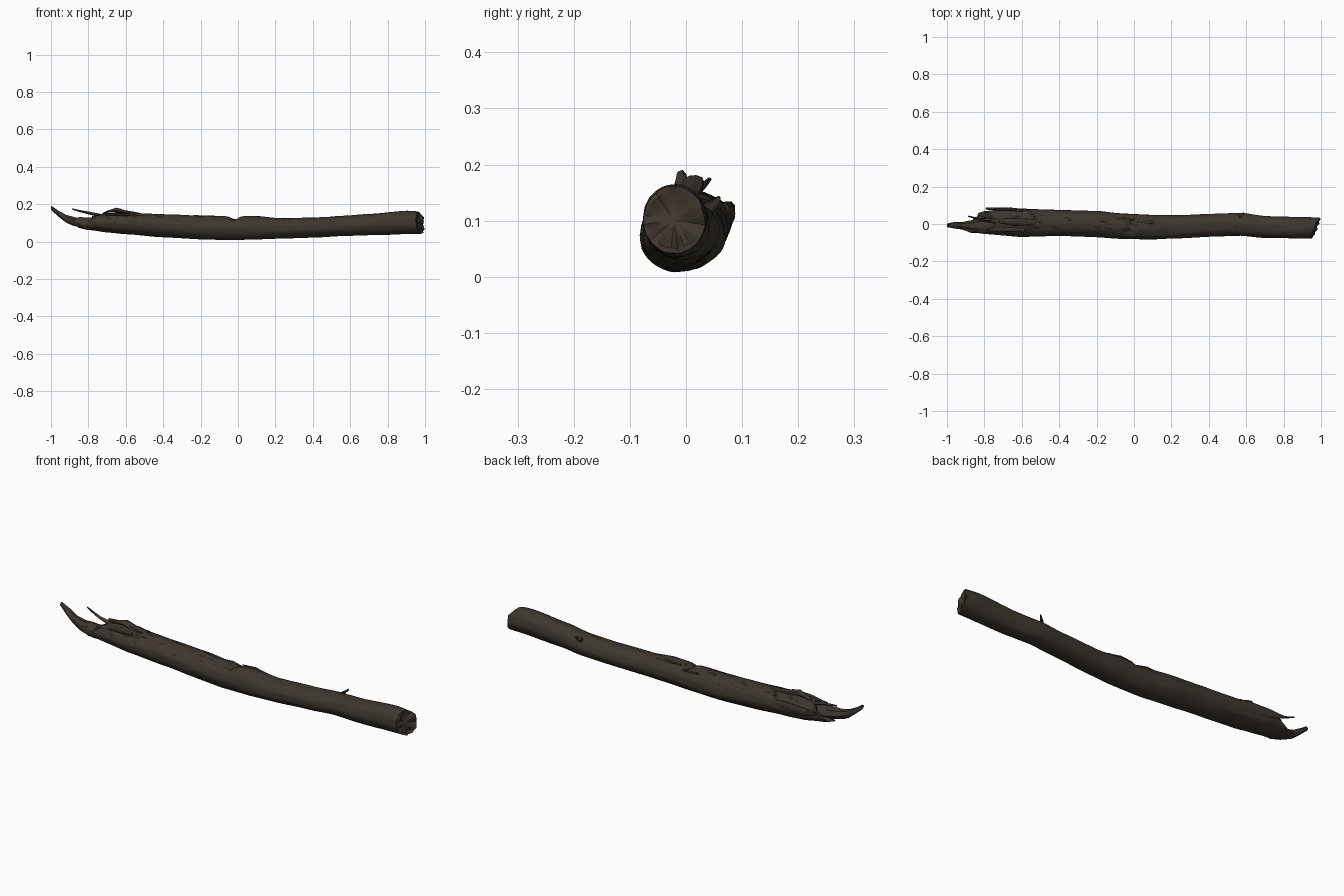
import bpy, bmesh, math
from mathutils import Vector, noise

if "Cube" in bpy.data.objects:
    bpy.data.objects.remove(bpy.data.objects["Cube"])


def material(name, rgb):
    m = bpy.data.materials.new(name)
    m.diffuse_color = (*rgb, 1)
    m.use_nodes = True
    m.node_tree.nodes["Principled BSDF"].inputs["Base Color"].default_value = m.diffuse_color
    return m


BARK = material("dark brown bark", (0.046, 0.037, 0.027))
CREVICE = material("deep brown crevice", (0.024, 0.019, 0.014))
WOOD = material("broken wood", (0.050, 0.037, 0.025))

# Log sections: x, y min, y max, z min, z max
SECTIONS = [
    (-0.92, -0.03, 0.04, 0.09, 0.135), (-0.80, -0.055, 0.07, 0.062, 0.14),
    (-0.70, -0.062, 0.085, 0.048, 0.152), (-0.60, -0.07, 0.083, 0.038, 0.155),
    (-0.40, -0.066, 0.076, 0.022, 0.146), (-0.20, -0.07, 0.07, 0.01, 0.14),
    (-0.05, -0.08, 0.056, 0.007, 0.135), (0.10, -0.085, 0.05, 0.01, 0.138),
    (0.22, -0.08, 0.048, 0.014, 0.126), (0.42, -0.068, 0.054, 0.02, 0.13),
    (0.57, -0.063, 0.06, 0.029, 0.138), (0.70, -0.075, 0.044, 0.034, 0.148),
    (0.90, -0.078, 0.038, 0.04, 0.166), (1.0, -0.076, 0.034, 0.04, 0.16)]


def section(x):
    x = min(max(x, SECTIONS[0][0]), SECTIONS[-1][0])
    for a, b in zip(SECTIONS, SECTIONS[1:]):
        if x <= b[0]:
            f = (x - a[0]) / (b[0] - a[0])
            f = f * f * (3 - 2 * f) * 0.5 + f * 0.5
            return [p + (q - p) * f for p, q in zip(a[1:], b[1:])]


def finish(bm, name, angle=40):
    bmesh.ops.recalc_face_normals(bm, faces=bm.faces)
    me = bpy.data.meshes.new(name)
    bm.to_mesh(me)
    bm.free()
    for m in (BARK, CREVICE, WOOD):
        me.materials.append(m)
    ob = bpy.data.objects.new(name, me)
    bpy.context.collection.objects.link(ob)
    bpy.ops.object.select_all(action='DESELECT')
    ob.select_set(True)
    bpy.context.view_layer.objects.active = ob
    bpy.ops.object.shade_smooth_by_angle(angle=math.radians(angle))
    return ob


def bridge(bm, r0, r1):
    n = len(r0)
    return [bm.faces.new((r0[i], r0[(i + 1) % n], r1[(i + 1) % n], r1[i]))
            for i in range(n)]


def grain(x, c, s, freq=2.2):
    return noise.noise(Vector((x * 3.2, c * freq, s * freq)))


def bark_point(x, ang):
    c, s = math.cos(ang), math.sin(ang)
    y0, y1, z0, z1 = section(x)
    top = max(0, s)
    k = 0.985 + 0.05 * grain(x, c, s)
    # long torn bark furrows, strongest on the upper side and near the broken end
    ridge = abs(noise.noise(Vector((x * 4 + 7, c * 4, s * 4))))
    tear = (0.25 + 0.75 * top) * (0.5 + max(0, -x))
    depth = max(0, 1 - ridge / 0.09) * 0.10 * tear
    # nick across the top near the middle
    nick = math.exp(-((x + 0.015 - 0.02 * c) / 0.022) ** 2) * top ** 3 * 0.35
    k -= depth + nick
    y = (y0 + y1) / 2 + (y1 - y0) / 2 * c * k
    z = (z0 + z1) / 2 + (z1 - z0) / 2 * s * k
    return Vector((x, y, max(z, 0.0))), depth


# Main log, with a slanted right end and a ragged left end
N, M = 48, 150
bm = bmesh.new()
rings, depths = [], []
for j in range(M + 1):
    t = j / M
    ring, dr = [], []
    for i in range(N):
        a = 2 * math.pi * i / N
        c, s = math.cos(a), math.sin(a)
        left = -0.80 + 0.055 * s + 0.05 * noise.noise(Vector((c * 5, s * 5, 3)))
        right = 0.972 + 0.02 * c - 0.008 * s + 0.012 * noise.noise(Vector((c * 3, s * 3, 8)))
        base = -0.80 + 1.772 * t
        x = base + (left + 0.80) * max(0, 1 - t * 6) + (right - 0.972) * max(0, t * 8 - 7)
        p, d = bark_point(x, a)
        ring.append(bm.verts.new(p))
        dr.append(d)
    rings.append(ring)
    depths.append(dr)
for j in range(M):
    for i, f in enumerate(bridge(bm, rings[j], rings[j + 1])):
        if depths[j][i] > 0.045:
            f.material_index = 1


def hollow_cap(ring, direction, depth, rough, mat):
    """Close an end with a rough dished face."""
    centre = sum((v.co for v in ring), Vector()) / len(ring)
    prev = ring
    for k, scale in enumerate((0.85, 0.6, 0.3, 0.04)):
        new = []
        for v in ring:
            p = centre + (v.co - centre) * scale
            n = noise.noise(Vector((p.y * 28, p.z * 28, 2)))
            p.x += direction * (depth * (1 - scale) + rough * n)
            new.append(bm.verts.new(p))
        for f in bridge(bm, prev, new):
            f.material_index = mat
        prev = new
    bm.faces.new(prev).material_index = mat


hollow_cap(rings[0], 1, 0.05, 0.03, 0)
hollow_cap(rings[-1], -1, 0.012, 0.014, 2)
finish(bm, "log")


# Tapered splinters: path points are x, y, z, half width, half height
def splinter(name, path, sides=10, steps=5, rough=0.25):
    bm = bmesh.new()
    rows = []
    for a, b in zip(path, path[1:]):
        rows += [[p + (q - p) * k / steps for p, q in zip(a, b)] for k in range(steps)]
    rows.append(path[-1])
    loops = []
    for x, y, z, w, h in rows:
        loop = []
        for i in range(sides):
            a = 2 * math.pi * i / sides
            c, s = math.cos(a), math.sin(a)
            k = 1 + rough * noise.noise(Vector((x * 14, c * 2 + y * 9, s * 2)))
            loop.append(bm.verts.new((max(-1.0, x + 0.012 * grain(x, c, s, 4)),
                                      y + w * c * k, z + h * s * k)))
        loops.append(loop)
    for a, b in zip(loops, loops[1:]):
        bridge(bm, a, b)
    bm.faces.new(loops[0])
    bm.faces.new(loops[-1])
    return finish(bm, name)


splinter("long_end_splinter", [
    (-0.68, -0.01, 0.092, 0.045, 0.036), (-0.80, -0.012, 0.096, 0.042, 0.031),
    (-0.87, -0.014, 0.106, 0.032, 0.022), (-0.92, -0.01, 0.122, 0.02, 0.02),
    (-0.96, -0.006, 0.15, 0.017, 0.016), (-1.0, -0.008, 0.18, 0.009, 0.010)], 14)
splinter("side_end_splinter", [
    (-0.72, -0.03, 0.095, 0.02, 0.025), (-0.82, -0.038, 0.098, 0.012, 0.02),
    (-0.88, -0.04, 0.112, 0.005, 0.006)])
splinter("thin_upright_strand", [
    (-0.72, 0.015, 0.135, 0.014, 0.010), (-0.80, 0.02, 0.153, 0.008, 0.007),
    (-0.84, 0.03, 0.162, 0.006, 0.005), (-0.885, 0.042, 0.174, 0.004, 0.003)], 8)
splinter("back_bark_lip", [
    (-0.55, 0.068, 0.11, 0.010, 0.022), (-0.66, 0.077, 0.112, 0.010, 0.024),
    (-0.74, 0.08, 0.115, 0.008, 0.018), (-0.79, 0.082, 0.122, 0.005, 0.007)])
splinter("raised_bark_peel", [
    (-0.52, 0.01, 0.145, 0.014, 0.008), (-0.60, 0.012, 0.155, 0.02, 0.012),
    (-0.65, 0.012, 0.168, 0.02, 0.014), (-0.69, 0.015, 0.162, 0.014, 0.007),
    (-0.72, 0.015, 0.15, 0.01, 0.006)])
splinter("front_bark_peel", [
    (-0.58, -0.03, 0.142, 0.010, 0.008), (-0.68, -0.028, 0.142, 0.014, 0.010),
    (-0.78, -0.03, 0.128, 0.008, 0.008)])
# Small twig stub on the back
splinter("twig_stub", [
    (0.56, 0.035, 0.118, 0.012, 0.012), (0.575, 0.05, 0.13, 0.007, 0.007),
    (0.585, 0.058, 0.14, 0.004, 0.004)], 8, 3)
# Bark ridges running along the upper back
for n, (x0, x1, y, z) in enumerate([(-0.5, -0.22, 0.052, 0.122), (-0.1, 0.0, 0.03, 0.118),
                                    (0.02, 0.16, 0.012, 0.13)]):
    m = (x0 + x1) / 2
    splinter("bark_ridge_%d" % (n + 1), [
        (x0, y, z, 0.004, 0.004), (m, y - 0.003, z, 0.010, 0.008),
        (x1, y - 0.006, z - 0.004, 0.004, 0.004)], 8, 8)
